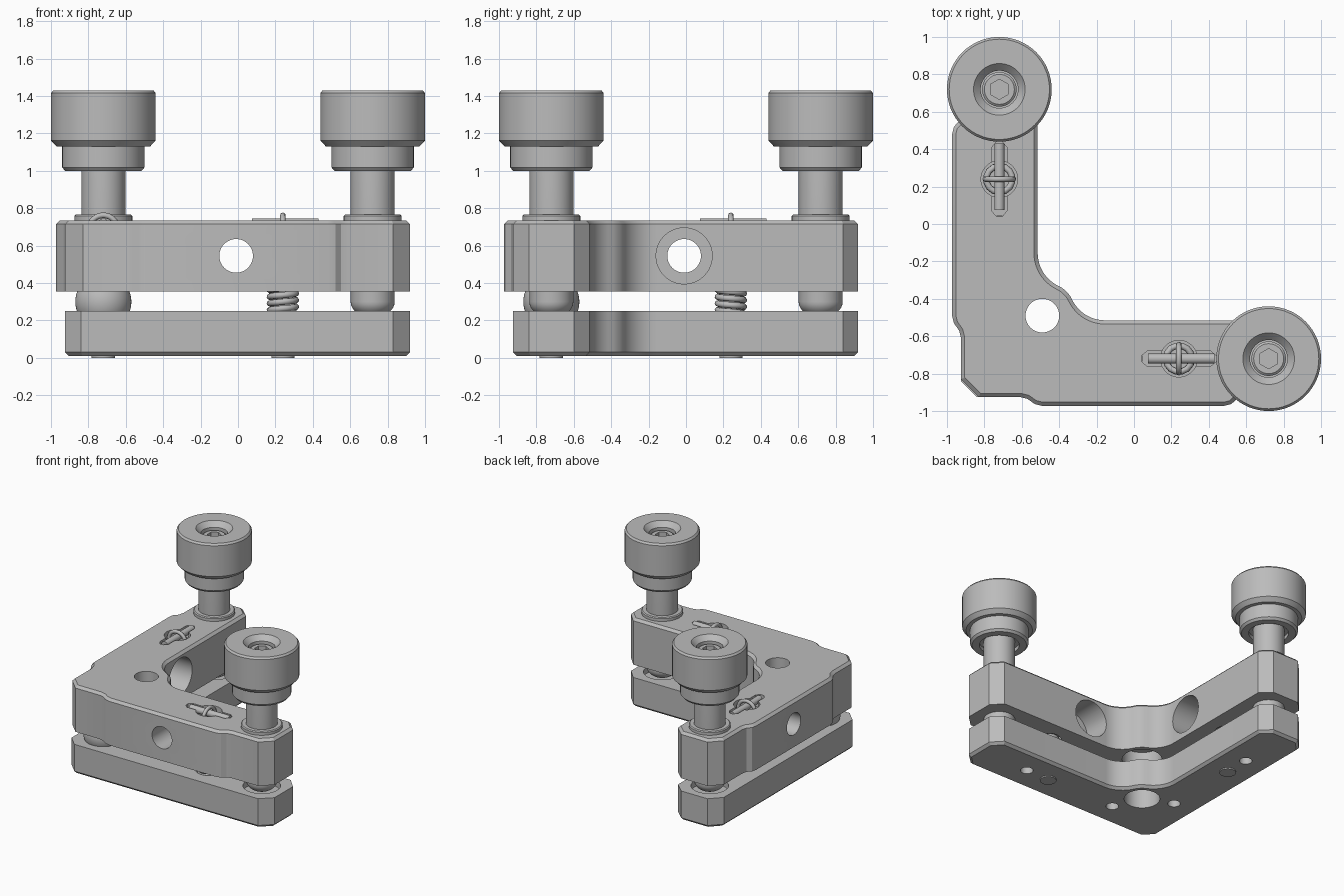
import bpy, bmesh, math
from mathutils import Matrix, Vector

cube = bpy.data.objects.get("Cube")
if cube:
    bpy.data.objects.remove(cube, do_unlink=True)

metal = bpy.data.materials.new("grey_metal")
metal.use_nodes = True
GREY = (0.5, 0.5, 0.5, 1)
metal.diffuse_color = GREY
metal.node_tree.nodes["Principled BSDF"].inputs["Base Color"].default_value = GREY


def finish(bm, name):
    bmesh.ops.recalc_face_normals(bm, faces=bm.faces)
    me = bpy.data.meshes.new(name)
    bm.to_mesh(me)
    bm.free()
    me.materials.append(metal)
    ob = bpy.data.objects.new(name, me)
    bpy.context.collection.objects.link(ob)
    return ob


def select(ob):
    bpy.ops.object.select_all(action='DESELECT')
    ob.select_set(True)
    bpy.context.view_layer.objects.active = ob


def smooth(ob):
    select(ob)
    bpy.ops.object.shade_smooth_by_angle(angle=math.radians(25))


def plate(name, outline, z0, z1, rim, chamfer):
    """Extruded outline with one chamfered rim."""
    bm = bmesh.new()
    face = bm.faces.new([bm.verts.new((x, y, z0)) for x, y in outline])
    ret = bmesh.ops.extrude_face_region(bm, geom=[face])
    top = [v for v in ret["geom"] if isinstance(v, bmesh.types.BMVert)]
    bmesh.ops.translate(bm, verts=top, vec=(0, 0, z1 - z0))
    bmesh.ops.recalc_face_normals(bm, faces=bm.faces)
    edges = [e for e in bm.edges if all(abs(v.co.z - rim) < 1e-5 for v in e.verts)]
    bmesh.ops.bevel(bm, geom=edges, offset=chamfer, segments=1, affect='EDGES')
    return finish(bm, name)


def rod(name, start, end, r, sides=48):
    a, b = Vector(start), Vector(end)
    bm = bmesh.new()
    bmesh.ops.create_cone(bm, cap_ends=True, segments=sides, radius1=r, radius2=r,
                          depth=(b - a).length)
    turn = (b - a).to_track_quat('Z', 'Y').to_matrix().to_4x4()
    bmesh.ops.transform(bm, matrix=Matrix.Translation((a + b) / 2) @ turn, verts=bm.verts)
    return finish(bm, name)


def cut(ob, cutter):
    cutter.hide_render = True
    mod = ob.modifiers.new("cut", 'BOOLEAN')
    mod.operation = 'DIFFERENCE'
    mod.solver = 'EXACT'
    mod.object = cutter
    select(ob)
    bpy.ops.object.modifier_apply(modifier=mod.name)
    bpy.data.objects.remove(cutter, do_unlink=True)


def lathe(name, profile, x, y, sides=64):
    """Turned part from a radius and height profile."""
    bm = bmesh.new()
    verts = [bm.verts.new((x + r, y, z)) for r, z in profile]
    edges = [bm.edges.new(p) for p in zip(verts, verts[1:])]
    bmesh.ops.spin(bm, geom=verts + edges, cent=(x, y, 0), axis=(0, 0, 1),
                   angle=math.tau, steps=sides)
    bmesh.ops.remove_doubles(bm, verts=bm.verts, dist=1e-5)
    return finish(bm, name)


def wire(name, points, r, cyclic=False):
    """Round wire along a path."""
    cu = bpy.data.curves.new(name, 'CURVE')
    cu.dimensions = '3D'
    cu.bevel_depth = r
    cu.bevel_resolution = 2
    cu.use_fill_caps = True
    sp = cu.splines.new('POLY')
    sp.points.add(len(points) - 1)
    for p, co in zip(sp.points, points):
        p.co = (*co, 1)
    sp.use_cyclic_u = cyclic
    sp.use_smooth = True
    cu.materials.append(metal)
    ob = bpy.data.objects.new(name, cu)
    bpy.context.collection.objects.link(ob)
    return ob


def mirrored(half):
    return half + [(y, x) for x, y in reversed(half)]


# Shared inner edge: end chamfer, straight side, rounded inner corner
end = [(0.83, -0.925), (0.92, -0.84), (0.92, -0.6), (0.84, -0.515)]
inner = []
for i in range(11):
    t = math.radians(-90 - 6 * i)
    inner.append((-0.155 + 0.195 * math.cos(t), -0.32 + 0.195 * math.sin(t)))
inner += [(-0.34, -0.387), (-0.353, -0.37)]
steps = [(-0.83, -0.925), (-0.61, -0.925), (-0.57, -0.935), (-0.53, -0.963), (-0.49, -0.973),
         (0.48, -0.973), (0.52, -0.963), (0.55, -0.935), (0.59, -0.925)]

top_plate = plate("top_plate", mirrored(steps + end + inner), 0.355, 0.735, 0.735, 0.02)
base_plate = plate("base_plate", mirrored([(-0.84, -0.925)] + end + inner),
                   0.01, 0.25, 0.01, 0.02)

# Corner through hole, wide on the underside
C = -0.49
cut(top_plate, rod("cutter", (C, C, 0.3), (C, C, 0.8), 0.09))
cut(top_plate, rod("cutter", (C, C, 0.3), (C, C, 0.5), 0.15))
cut(base_plate, rod("cutter", (C, C, -0.1), (C, C, 0.4), 0.135))

for side in ("left", "right"):
    def at(u, v, z, side=side):
        """Along the arm, across the arm, height."""
        return (u, v, z) if side == "left" else (v, u, z)

    # Sideways bore with a wide inner mouth
    cut(top_plate, rod("cutter", at(-0.01, -1.2, 0.545), at(-0.01, -0.3, 0.545), 0.09))
    cut(top_plate, rod("cutter", at(-0.01, -0.74, 0.545), at(-0.01, -0.3, 0.545), 0.15))
    # Spring bore and anchor slot
    S, V = 0.24, -0.72
    cut(top_plate, rod("cutter", at(S, V, 0.3), at(S, V, 0.8), 0.098))
    slot = [(0.07, V - 0.04), (0.41, V - 0.04), (0.44, V - 0.015), (0.44, V + 0.015),
            (0.41, V + 0.04), (0.07, V + 0.04), (0.04, V + 0.015), (0.04, V - 0.015)]
    cut(top_plate, plate("cutter", [at(u, v, 0)[:2] for u, v in slot], 0.685, 0.8, 0.8, 0.001))
    # Base plate sockets and pin holes
    cut(base_plate, rod("cutter", at(S, V, 0.12), at(S, V, 0.4), 0.098))
    cut(base_plate, rod("cutter", at(0.72, V, 0.2), at(0.72, V, 0.4), 0.14))
    for u in (-0.39, 0.45):
        cut(base_plate, rod("cutter", at(u, V, -0.1), at(u, V, 0.15), 0.048, 32))

    # Spring, its top hook, anchor rod and bottom plug
    turns, n = 14, 14
    coil = []
    for i in range(turns * n + 1):
        t = math.tau * i / n
        coil.append(at(S + 0.07 * math.cos(t), V + 0.07 * math.sin(t),
                       0.13 + 0.5 * i / (turns * n)))
    wire(side + "_spring", coil, 0.017)
    hook = [at(S, V + 0.075 * math.cos(math.tau * i / 32),
               0.69 + 0.072 * math.sin(math.tau * i / 32)) for i in range(32)]
    wire(side + "_spring_hook", hook, 0.015, True)
    smooth(rod(side + "_anchor_rod", at(0.075, V, 0.718), at(0.43, V, 0.718), 0.027, 24))
    smooth(rod(side + "_spring_plug", at(S, V, 0), at(S, V, 0.05), 0.062, 32))

    # Adjuster: collar, screw with rounded tip, knob and socket bolt
    x, y, _ = at(0.72, V, 0)
    smooth(lathe(side + "_collar", [(0.1, 0.7), (0.155, 0.7), (0.155, 0.758), (0.148, 0.765),
                                    (0.1, 0.765)], x, y))
    tip = [(0.118 * math.sin(math.radians(a)), 0.3 - 0.085 * math.cos(math.radians(a)))
           for a in range(0, 91, 10)]
    smooth(lathe(side + "_screw", tip + [(0.118, 1.05), (0, 1.05)], x, y))
    smooth(lathe(side + "_knob", [
        (0.118, 1.03), (0.15, 1.03), (0.15, 1.0), (0.205, 1.0), (0.22, 1.018), (0.22, 1.13),
        (0.25, 1.13), (0.28, 1.162), (0.28, 1.415), (0.268, 1.43), (0.138, 1.43),
        (0.1, 1.39), (0.1, 1.33), (0, 1.33)], x, y))
    bolt = lathe(side + "_socket_bolt", [(0, 1.3), (0.092, 1.3), (0.092, 1.365),
                                         (0.08, 1.375), (0, 1.375)], x, y)
    cut(bolt, rod("cutter", (x, y, 1.335), (x, y, 1.45), 0.054, 6))
    smooth(bolt)

# Pivot ball between the plates
cut(base_plate, rod("cutter", (-0.72, -0.72, 0.2), (-0.72, -0.72, 0.4), 0.13))
bm = bmesh.new()
bmesh.ops.create_uvsphere(bm, u_segments=48, v_segments=24, radius=0.15,
                          matrix=Matrix.Translation((-0.72, -0.72, 0.3)))
smooth(finish(bm, "pivot_ball"))

smooth(top_plate)
smooth(base_plate)
